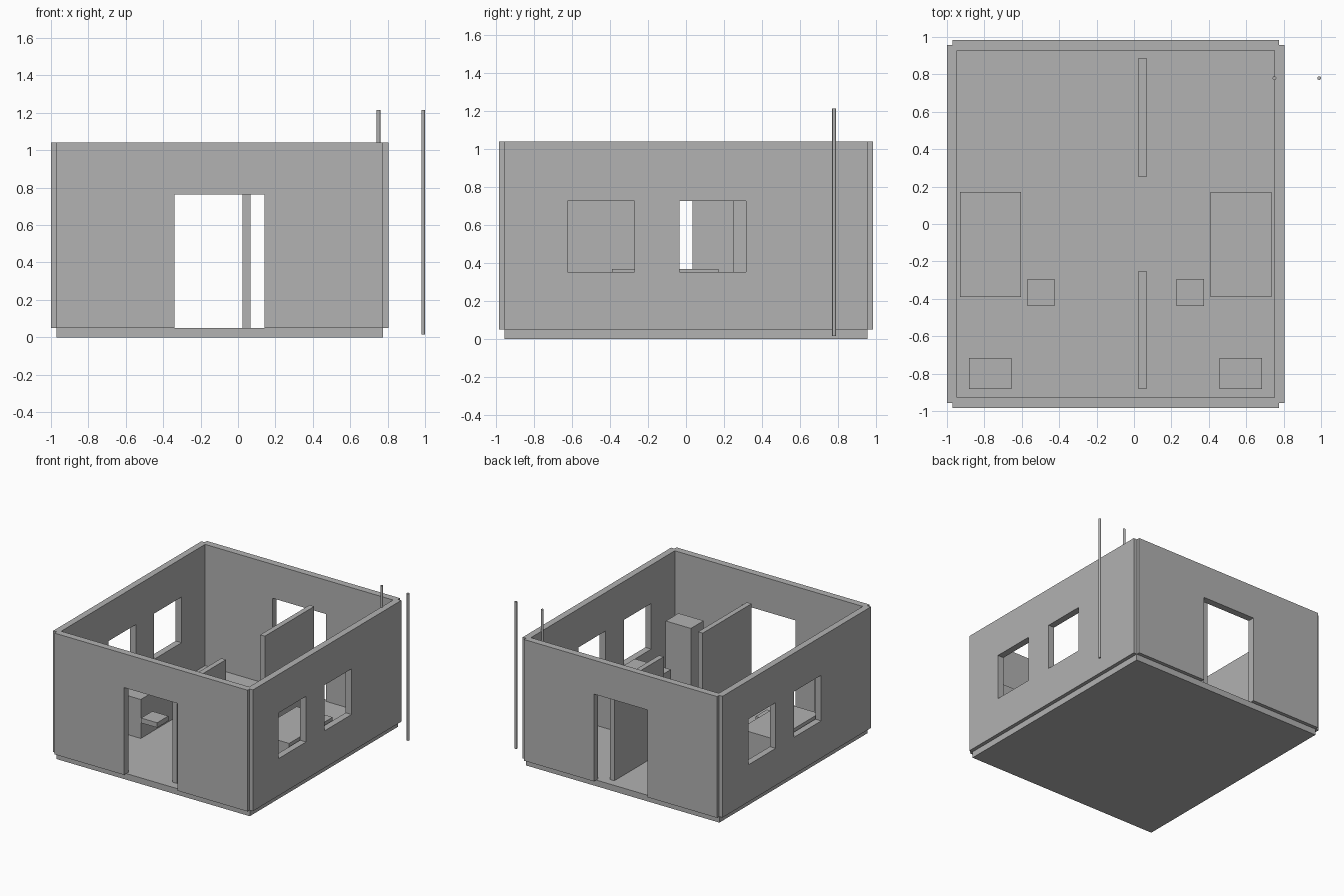
import bpy

old = bpy.data.objects.get("Cube")
if old:
    bpy.data.objects.remove(old, do_unlink=True)

grey = bpy.data.materials.new("plain grey")
grey.use_nodes = True
COLOUR = (0.445, 0.445, 0.445, 1)
grey.diffuse_color = COLOUR
grey.node_tree.nodes["Principled BSDF"].inputs["Base Color"].default_value = COLOUR

FLOOR, WALL_TOP = 0.05, 1.04


def box(name, x, y, z):
    """Box given by its (low, high) range on each axis."""
    lows, highs = zip(x, y, z)
    bpy.ops.mesh.primitive_cube_add(size=1)
    ob = bpy.context.object
    ob.name = name
    for v in ob.data.vertices:
        v.co = [lo if c < 0 else hi for c, lo, hi in zip(v.co, lows, highs)]
    ob.data.materials.append(grey)
    return ob


def cut(ob, x, y, z):
    """Cut a box-shaped opening through a wall."""
    cutter = box(ob.name + "_opening", x, y, z)
    mod = ob.modifiers.new("opening", "BOOLEAN")
    mod.operation = "DIFFERENCE"
    mod.solver = "EXACT"
    mod.object = cutter
    bpy.context.view_layer.objects.active = ob
    bpy.ops.object.modifier_apply(modifier=mod.name)
    bpy.data.objects.remove(cutter, do_unlink=True)


# Floor slab
box("floor_slab", (-0.97, 0.775), (-0.955, 0.955), (0, FLOOR))

# Front and back walls, each with a doorway
for name, y in (("front_wall", (-0.984, -0.928)), ("back_wall", (0.928, 0.984))):
    wall = box(name, (-0.97, 0.775), y, (FLOOR, WALL_TOP))
    cut(wall, (-0.34, 0.143), (y[0] - 0.1, y[1] + 0.1), (FLOOR - 0.1, 0.763))

# Side walls with two windows each; the right side is the left turned half round
for name, x, s in (("left_wall", (0.751, 0.805), 1), ("right_wall", (-1, -0.947), -1)):
    wall = box(name, x, (-0.957, 0.957), (FLOOR, WALL_TOP))
    for a, b in ((-0.624, -0.271), (-0.034, 0.316)):
        cut(wall, (x[0] - 0.1, x[1] + 0.1), sorted((s * a, s * b)), (0.353, 0.726))

# Inner partitions
for name, y in (("front_partition", (-0.882, -0.251)), ("back_partition", (0.251, 0.888))):
    box(name, (0.025, 0.067), y, (FLOOR, 0.82))

# Furniture, mirrored about the middle of the house
MIDDLE = -0.098
for side, s in (("left", 1), ("right", -1)):
    def span(a, b):
        return sorted((MIDDLE + s * a, MIDDLE + s * b))
    box(side + "_counter", span(0.507, 0.833), (-0.39, 0.171), (FLOOR, 0.368))
    box(side + "_seat", span(0.326, 0.471), (-0.438, -0.293), (0.205, 0.245))
    box(side + "_cabinet", span(0.556, 0.783), (-0.882, -0.717), (FLOOR, 0.565))

# Thin upright poles by the back left corner
for name, x in (("inner_pole", 0.751), ("outer_pole", 0.99)):
    bpy.ops.mesh.primitive_cylinder_add(vertices=16, radius=0.01, depth=1.2,
                                        location=(x, 0.78, 0.615))
    pole = bpy.context.object
    pole.name = name
    pole.data.materials.append(grey)
    bpy.ops.object.shade_smooth_by_angle()
